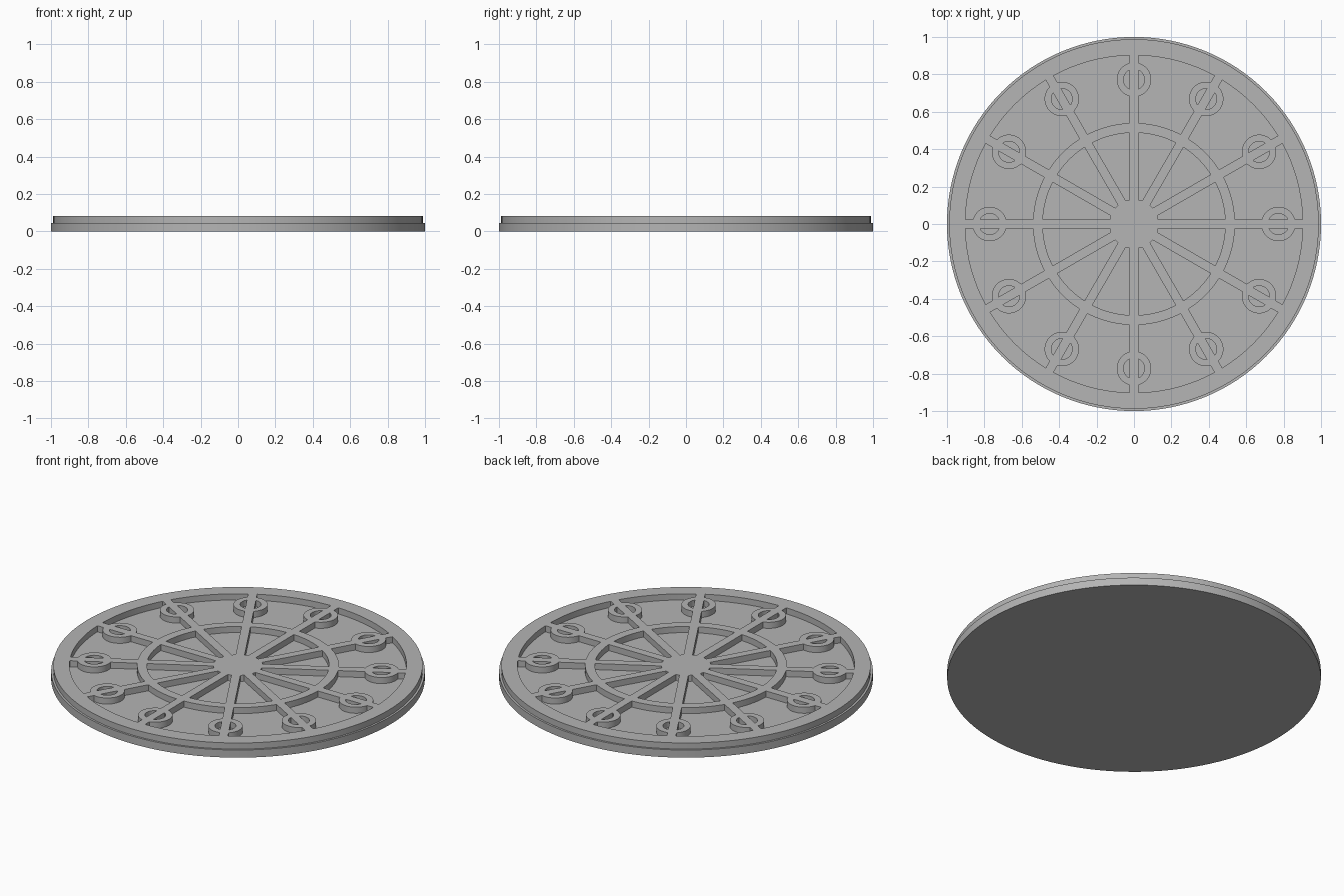
import bpy, bmesh
from math import pi, sin, cos, asin, sqrt, atan2, hypot, tau

cube = bpy.data.objects.get("Cube")
if cube:
    bpy.data.objects.remove(cube)

BASE_TOP, TOP = 0.045, 0.081      # heights of pocket floor and raised pattern
HALF = 0.024                      # half width of a spoke
HUB, MID_IN, MID_OUT, RIM_IN, RIM_OUT = 0.132, 0.488, 0.54, 0.902, 0.988
EYE, EYE_OUT, EYE_IN = 0.772, 0.092, 0.056
SPOKES = 12
STEP = tau / SPOKES

grey = bpy.data.materials.new("plain grey")
grey.use_nodes = True
grey.diffuse_color = (0.46, 0.46, 0.46, 1)
grey.node_tree.nodes["Principled BSDF"].inputs["Base Color"].default_value = grey.diffuse_color


def arc(radius, a0, a1, n, cx=0.0):
    return [(cx + radius * cos(a0 + (a1 - a0) * i / n), radius * sin(a0 + (a1 - a0) * i / n))
            for i in range(n + 1)]


def turn(points, a):
    return [(x * cos(a) - y * sin(a), x * sin(a) + y * cos(a)) for x, y in points]


def cell(r_in, r_out, side):
    """Pocket between two spokes; side holds extra points along the spoke edge."""
    edge = [(sqrt(r_in**2 - HALF**2), HALF)] + side + [(sqrt(r_out**2 - HALF**2), HALF)]
    far = turn([(x, -y) for x, y in reversed(edge)], STEP)
    a_out, a_in = asin(HALF / r_out), asin(HALF / r_in)
    return (edge + arc(r_out, a_out, STEP - a_out, 10)[1:-1]
            + far + arc(r_in, STEP - a_in, a_in, 10)[1:-1])


def finish(obj):
    """Weld, orient, colour and shade a part."""
    bm = bmesh.new()
    bm.from_mesh(obj.data)
    bmesh.ops.remove_doubles(bm, verts=bm.verts, dist=1e-5)
    bmesh.ops.recalc_face_normals(bm, faces=bm.faces)
    bm.to_mesh(obj.data)
    bm.free()
    obj.data.materials.clear()
    obj.data.materials.append(grey)
    bpy.ops.object.select_all(action='DESELECT')
    obj.select_set(True)
    bpy.context.view_layer.objects.active = obj
    bpy.ops.object.shade_smooth_by_angle(angle=pi / 6)


# Base disc
bpy.ops.mesh.primitive_cylinder_add(vertices=128, radius=1, depth=BASE_TOP,
                                    location=(0, 0, BASE_TOP / 2))
base = bpy.context.object
base.name = "base_disc"
finish(base)

# Raised wheel pattern: one outline with pockets as holes
a_eye, a_slot = asin(HALF / EYE_OUT), asin(HALF / EYE_IN)
eye_side = arc(EYE_OUT, pi - a_eye, a_eye, 20, EYE)
half_moon = arc(EYE_IN, a_slot, pi - a_slot, 16, EYE)
loops = [arc(RIM_OUT, 0, tau, 128)[:-1]]
for k in range(SPOKES):
    pockets = (cell(HUB, MID_IN, []), cell(MID_OUT, RIM_IN, eye_side),
               half_moon, [(x, -y) for x, y in half_moon])
    loops += [turn(p, k * STEP) for p in pockets]

curve = bpy.data.curves.new("wheel_pattern", 'CURVE')
curve.dimensions = '2D'
curve.fill_mode = 'BOTH'
sunk = BASE_TOP - 0.005
curve.extrude = (TOP - sunk) / 2
for loop in loops:
    spline = curve.splines.new('POLY')
    spline.points.add(len(loop) - 1)
    for point, (x, y) in zip(spline.points, loop):
        point.co = (x, y, 0, 1)
    spline.use_cyclic_u = True
wheel = bpy.data.objects.new("wheel_pattern", curve)
bpy.context.collection.objects.link(wheel)
wheel.location.z = (TOP + sunk) / 2
bpy.ops.object.select_all(action='DESELECT')
wheel.select_set(True)
bpy.context.view_layer.objects.active = wheel
bpy.ops.object.convert(target='MESH')
finish(bpy.context.object)
